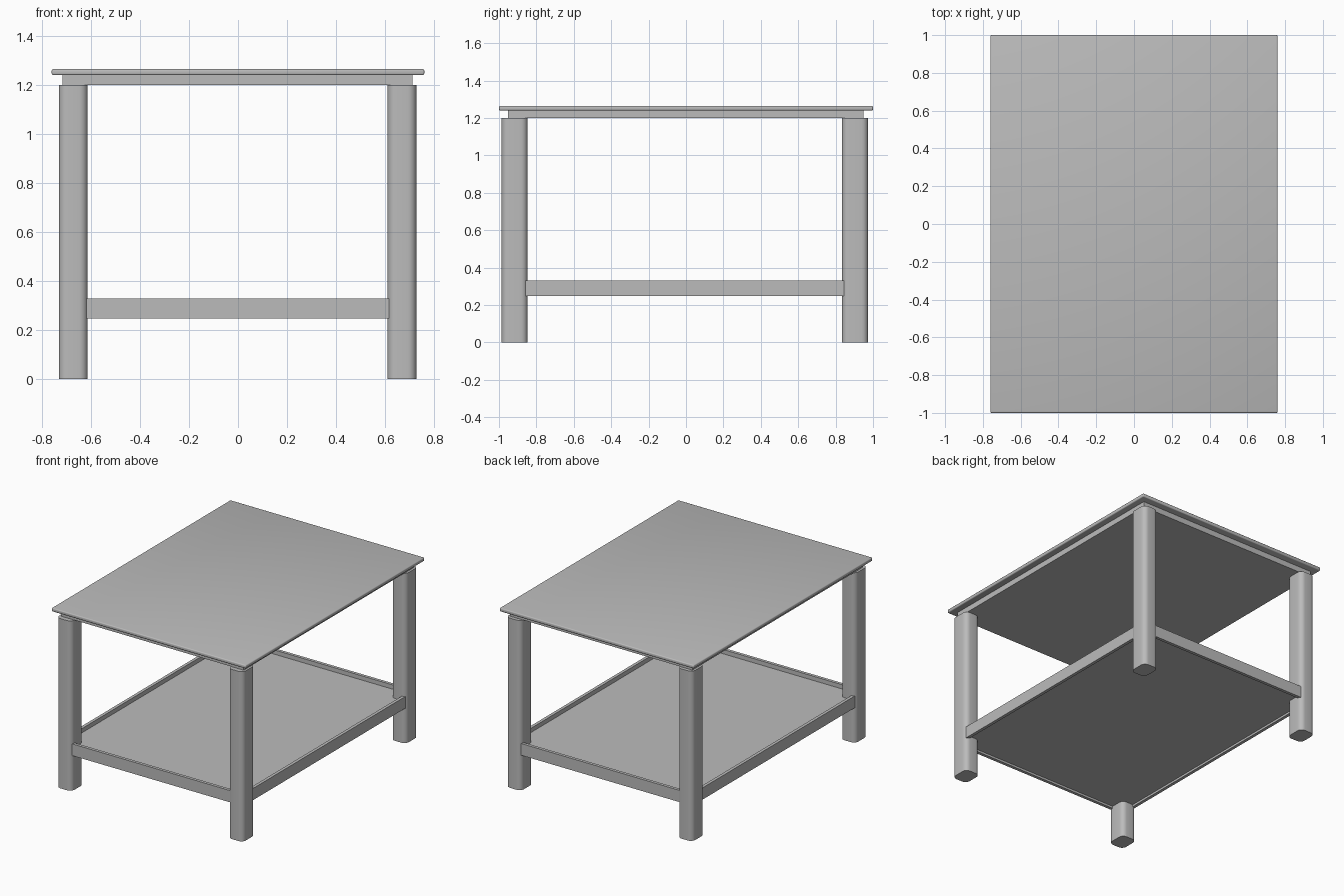
import bpy
import bmesh

cube = bpy.data.objects.get("Cube")
if cube:
    bpy.data.objects.remove(cube, do_unlink=True)

grey = bpy.data.materials.new("plain_grey")
grey.use_nodes = True
colour = (0.5, 0.5, 0.5, 1)
grey.diffuse_color = colour
grey.node_tree.nodes["Principled BSDF"].inputs["Base Color"].default_value = colour


def box(name, x, y, z, radius=0, upright_only=False, segments=4):
    """Box from (min, max) ranges, with optional rounded edges."""
    bm = bmesh.new()
    bmesh.ops.create_cube(bm, size=1)
    for v in bm.verts:
        v.co = [r[0] if c < 0 else r[1] for c, r in zip(v.co, (x, y, z))]
    if radius:
        edges = [e for e in bm.edges if not upright_only
                 or abs(e.verts[0].co.z - e.verts[1].co.z) > 0.01]
        bmesh.ops.bevel(bm, geom=edges, offset=radius, segments=segments,
                        profile=0.5, affect='EDGES')
    mesh = bpy.data.meshes.new(name)
    bm.to_mesh(mesh)
    bm.free()
    mesh.materials.append(grey)
    obj = bpy.data.objects.new(name, mesh)
    bpy.context.collection.objects.link(obj)
    if radius:
        bpy.ops.object.select_all(action='DESELECT')
        obj.select_set(True)
        bpy.context.view_layer.objects.active = obj
        bpy.ops.object.shade_smooth_by_angle()
    return obj


# Table top with softened edges, and the thinner slab under it
box("table_top", (-0.76, 0.76), (-1, 1), (1.24, 1.265), 0.007, segments=3)
box("top_support", (-0.715, 0.712), (-0.953, 0.949), (1.2, 1.24))

# Four rounded legs
for side, x in (("left", (0.61, 0.728)), ("right", (-0.731, -0.613))):
    for end, y in (("front", (-0.986, -0.847)), ("back", (0.834, 0.974))):
        box(f"{end}_{side}_leg", x, y, (0, 1.2), 0.035, True, 6)

# Lower rails between the legs
rail_z = (0.247, 0.33)
box("left_rail", (0.697, 0.719), (-0.9, 0.89), rail_z)
box("right_rail", (-0.722, -0.7), (-0.9, 0.89), rail_z)
box("front_rail", (-0.65, 0.65), (-0.97, -0.948), rail_z)
box("back_rail", (-0.65, 0.65), (0.94, 0.962), rail_z)

# Recessed shelf panel held by the rails
box("shelf", (-0.705, 0.702), (-0.952, 0.945), (0.262, 0.3))
